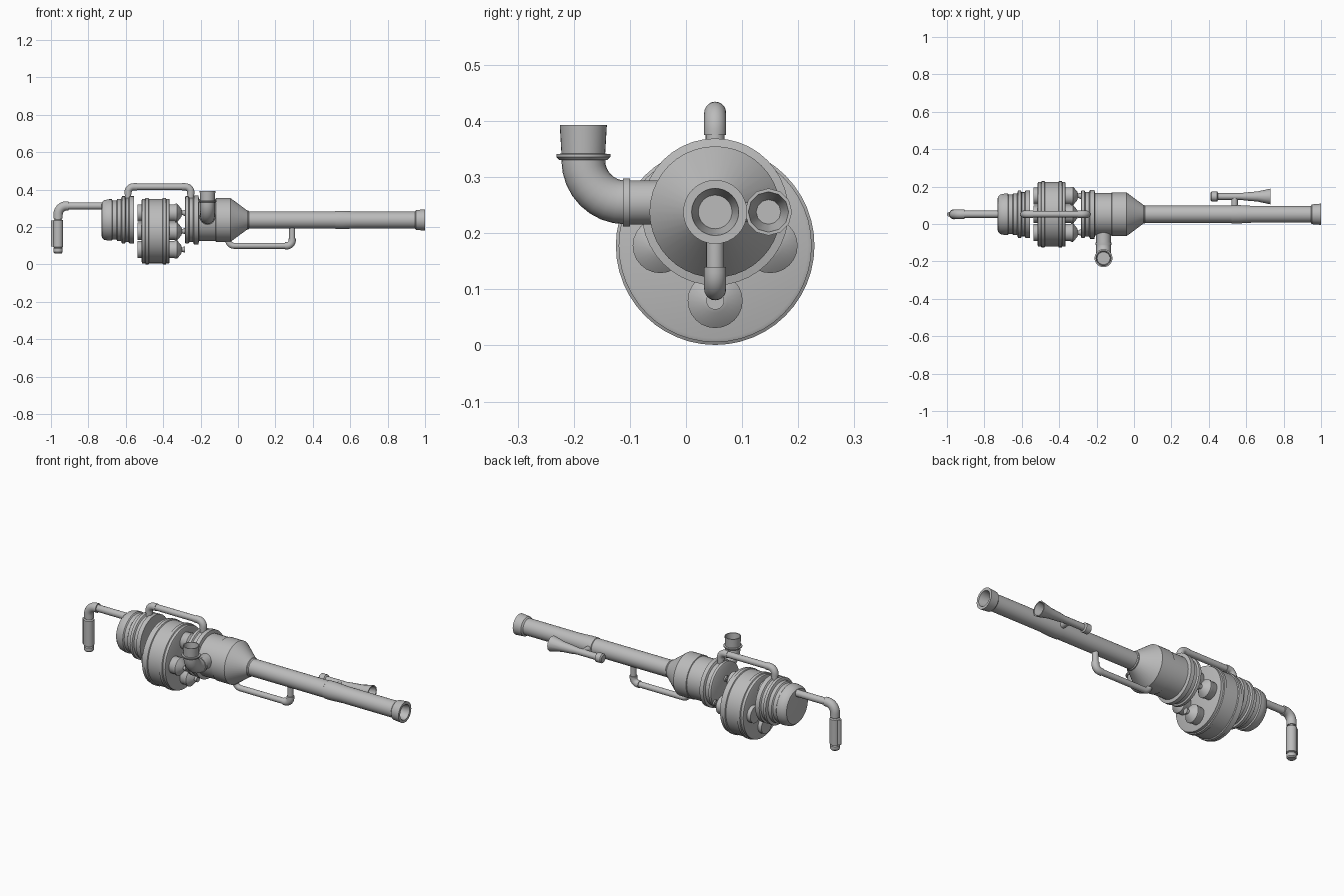
import bpy, math
from mathutils import Vector, Matrix

cube = bpy.data.objects.get("Cube")
if cube:
    bpy.data.objects.remove(cube)

grey = bpy.data.materials.new("plain grey")
grey.use_nodes = True
colour = (0.5, 0.5, 0.5, 1)
grey.diffuse_color = colour
grey.node_tree.nodes["Principled BSDF"].inputs["Base Color"].default_value = colour

Y = 0.052      # shared centre plane
AXIS = 0.238   # barrel height
DRUM = 0.178   # drum height


def finish(name, verts, faces, angle=35):
    mesh = bpy.data.meshes.new(name)
    mesh.from_pydata(verts, [], faces)
    mesh.materials.append(grey)
    ob = bpy.data.objects.new(name, mesh)
    bpy.context.collection.objects.link(ob)
    bpy.ops.object.select_all(action="DESELECT")
    ob.select_set(True)
    bpy.context.view_layer.objects.active = ob
    bpy.ops.object.mode_set(mode="EDIT")
    bpy.ops.mesh.select_all(action="SELECT")
    bpy.ops.mesh.normals_make_consistent(inside=False)
    bpy.ops.object.mode_set(mode="OBJECT")
    bpy.ops.object.shade_smooth_by_angle(angle=math.radians(angle))
    return ob


def skin(name, rings):
    """Join rings of equal size into a closed skin."""
    n = len(rings[0])
    verts = [v for ring in rings for v in ring]
    faces = [(i * n + j, i * n + (j + 1) % n, (i + 1) * n + (j + 1) % n, (i + 1) * n + j)
             for i in range(len(rings) - 1) for j in range(n)]
    faces += [tuple(range(n))[::-1], tuple(range(len(verts) - n, len(verts)))]
    return finish(name, verts, faces)


def lathe(name, profile, origin, axis="X", sides=32):
    """Turn (distance, radius) points about an axis through origin."""
    u, v, w = {"X": ((1, 0, 0), (0, 1, 0), (0, 0, 1)),
               "Y": ((0, 1, 0), (0, 0, 1), (1, 0, 0)),
               "Z": ((0, 0, 1), (1, 0, 0), (0, 1, 0))}[axis]
    u, v, w, o = Vector(u), Vector(v), Vector(w), Vector(origin)
    angles = [2 * math.pi * k / sides for k in range(sides)]
    return skin(name, [[o + u * d + (v * math.cos(a) + w * math.sin(a)) * r for a in angles]
                       for d, r in profile])


def pipe(name, path, radius, bend, sides=20):
    """Round pipe along a path whose corners are rounded by bend."""
    pts = [Vector(p) for p in path]
    line = [pts[0]]
    for a, b, c in zip(pts, pts[1:], pts[2:]):
        p, q = (a - b).normalized() * bend, (c - b).normalized() * bend
        for k in range(9):
            t = math.pi / 2 * k / 8
            line.append(b + p * (1 - math.sin(t)) + q * (1 - math.cos(t)))
    line.append(pts[-1])
    side = (pts[1] - pts[0]).cross(pts[2] - pts[1]).normalized()
    rings = []
    for i, p in enumerate(line):
        d = (line[min(i + 1, len(line) - 1)] - line[max(i - 1, 0)]).normalized()
        up = d.cross(side)
        rings.append([p + (side * math.cos(a) + up * math.sin(a)) * radius
                      for a in (2 * math.pi * k / sides for k in range(sides))])
    return skin(name, rings)


# Rear body with rounded cap and ribs
lathe("rear_body", [(-0.73, 0.08), (-0.727, 0.095), (-0.715, 0.106), (-0.69, 0.111),
                    (-0.675, 0.111), (-0.67, 0.105), (-0.65, 0.105), (-0.645, 0.112),
                    (-0.625, 0.112), (-0.62, 0.127), (-0.605, 0.127), (-0.6, 0.118),
                    (-0.585, 0.118), (-0.58, 0.127), (-0.555, 0.127)], (0, Y, AXIS), sides=40)

# Drum with raised bands
lathe("drum", [(-0.515, 0.165), (-0.512, 0.172), (-0.497, 0.172), (-0.494, 0.177),
               (-0.478, 0.177), (-0.475, 0.172), (-0.405, 0.172), (-0.402, 0.177),
               (-0.386, 0.177), (-0.383, 0.172), (-0.368, 0.172), (-0.365, 0.165)],
      (0, Y, DRUM), sides=48)

# Chambers around the drum
for k in range(4):
    a = math.pi / 2 * k
    centre = (0, Y + 0.098 * math.cos(a), DRUM + 0.098 * math.sin(a))
    lathe(f"chamber_{k + 1}", [(-0.537, 0.046), (-0.34, 0.046), (-0.335, 0.049), (-0.325, 0.049),
                               (-0.303, 0.022), (-0.3, 0.012), (-0.292, 0.012),
                               (-0.292, 0.016), (-0.284, 0.016)], centre, sides=24)

# Front body, collar and cone
lathe("front_body", [(-0.284, 0.12), (-0.28, 0.127), (-0.265, 0.127), (-0.26, 0.119),
                     (-0.24, 0.119), (-0.235, 0.131), (-0.212, 0.131), (-0.208, 0.113),
                     (-0.12, 0.113), (-0.118, 0.117), (-0.04, 0.117), (0.05, 0.05)],
      (0, Y, AXIS), sides=40)

# Barrel with hollow muzzle
lathe("barrel", [(0.03, 0.05), (0.055, 0.05), (0.06, 0.046), (0.52, 0.046), (0.522, 0.049),
                 (0.56, 0.049), (0.63, 0.045), (0.945, 0.045), (0.952, 0.053), (1.0, 0.057),
                 (1.0, 0.042), (0.94, 0.03)], (0, Y, AXIS), sides=32)

# Side pipe with elbow and open mouth
X_PIPE = -0.163
pipe("side_pipe", [(X_PIPE, 0, 0.255), (X_PIPE, -0.183, 0.255), (X_PIPE, -0.183, 0.345)], 0.039, 0.075, 24)
lathe("side_pipe_collar", [(-0.112, 0.043), (-0.1, 0.043)], (X_PIPE, 0, 0.255), "Y")
lathe("side_pipe_mouth", [(0.331, 0.043), (0.336, 0.048), (0.341, 0.048), (0.342, 0.039),
                          (0.393, 0.042), (0.393, 0.037), (0.35, 0.034)], (X_PIPE, -0.183, 0), "Z")

# Upper and lower handles with thicker corners
pipe("upper_handle", [(-0.588, Y, 0.34), (-0.588, Y, 0.415), (-0.252, Y, 0.415), (-0.252, Y, 0.34)], 0.017, 0.03)
pipe("lower_handle", [(-0.052, Y, 0.16), (-0.052, Y, 0.1), (0.29, Y, 0.1), (0.29, Y, 0.2)], 0.016, 0.03)
for name, x, end, top, z in (("upper_rear", -0.588, -0.54, 0.415, 0.375),
                             ("upper_front", -0.252, -0.3, 0.415, 0.375),
                             ("lower_front", 0.29, 0.25, 0.1, 0.14)):
    pipe(name + "_handle_corner", [(x, Y, z), (x, Y, top), (end, Y, top)], 0.0195, 0.03)

# Rear tube, elbow and hanging grip
X_GRIP = -0.962
pipe("rear_tube", [(-0.72, Y, 0.313), (X_GRIP, Y, 0.313), (X_GRIP, Y, 0.08)], 0.019, 0.04)
pipe("rear_elbow", [(-0.905, Y, 0.313), (X_GRIP, Y, 0.313), (X_GRIP, Y, 0.245)], 0.025, 0.045)
lathe("grip", [(0.06, 0.02), (0.066, 0.025), (0.085, 0.025), (0.09, 0.021), (0.093, 0.027),
               (0.235, 0.027), (0.24, 0.021)], (X_GRIP, Y, 0), "Z", 20)
lathe("grip_lever", [(0.095, 0.012), (0.235, 0.012)], (-0.988, Y, 0), "Z", 12)

# Side scope with flared end, stem and clamp
lathe("scope", [(0.41, 0.02), (0.415, 0.026), (0.445, 0.026), (0.45, 0.018), (0.57, 0.018),
                (0.6, 0.022), (0.66, 0.027), (0.73, 0.042), (0.73, 0.036), (0.67, 0.022)],
      (0, 0.147, AXIS), sides=12)
lathe("scope_stem", [(0.09, 0.017), (0.14, 0.017)], (0.538, 0, AXIS), "Y", 16)
